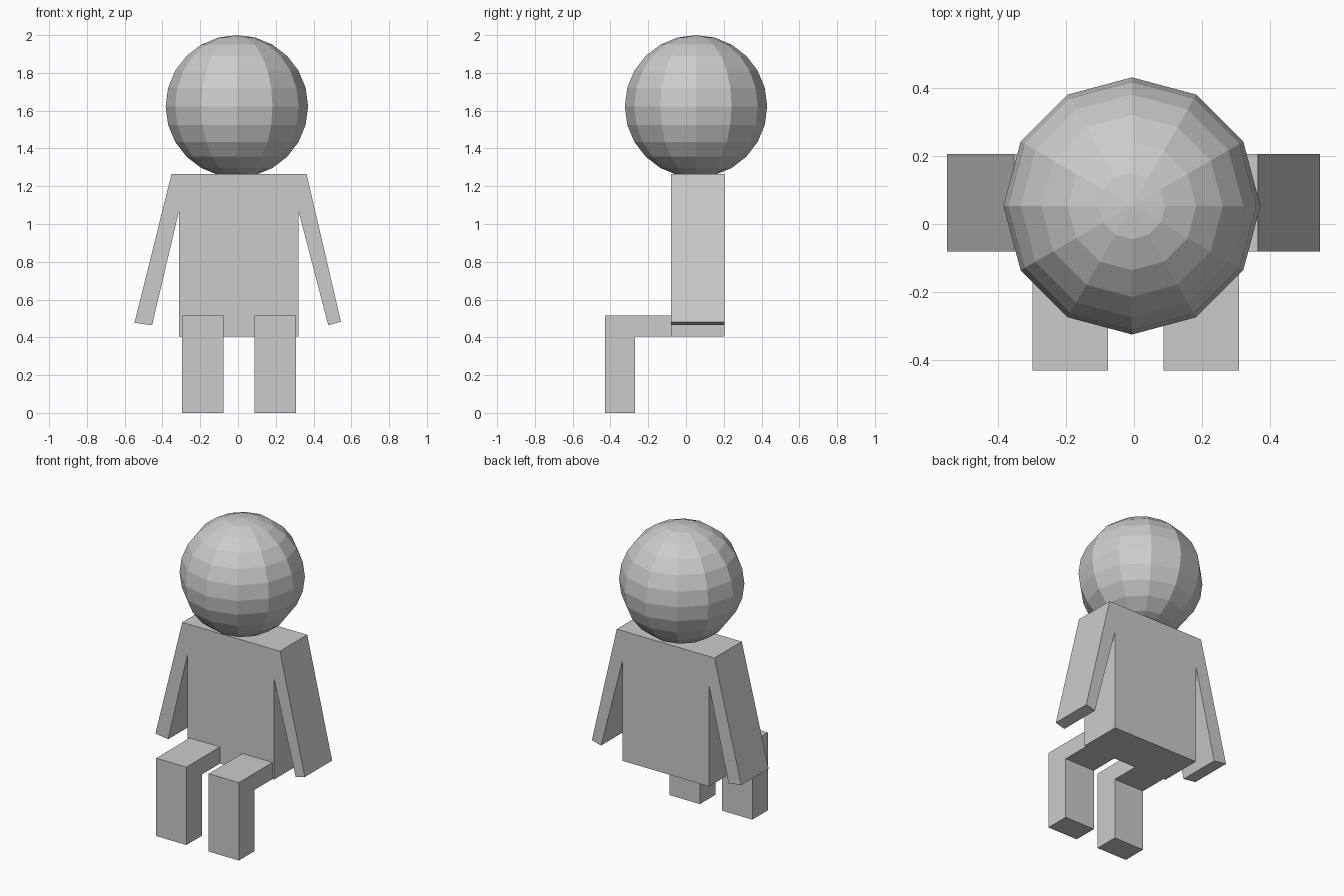
import bpy
import bmesh
from mathutils import Vector, Matrix

if "Cube" in bpy.data.objects:
    bpy.data.objects.remove(bpy.data.objects["Cube"])


def prism(name, points, offset):
    """Extrude a closed planar outline along offset into a solid."""
    bm = bmesh.new()
    face = bm.faces.new([bm.verts.new(p) for p in points])
    ext = bmesh.ops.extrude_face_region(bm, geom=[face], use_keep_orig=True)
    moved = [g for g in ext["geom"] if isinstance(g, bmesh.types.BMVert)]
    bmesh.ops.translate(bm, verts=moved, vec=Vector(offset))
    bmesh.ops.recalc_face_normals(bm, faces=bm.faces)
    return finish(name, bm)


def finish(name, bm):
    mesh = bpy.data.meshes.new(name)
    bm.to_mesh(mesh)
    bm.free()
    obj = bpy.data.objects.new(name, mesh)
    bpy.context.collection.objects.link(obj)
    return obj


# Torso and splayed arms: one front outline extruded front to back
outline = [(-0.352, 1.265), (-0.548, 0.477), (-0.453, 0.465), (-0.312, 1.07),
           (-0.312, 0.405), (0.32, 0.405), (0.32, 1.07), (0.478, 0.464),
           (0.545, 0.482), (0.363, 1.265)]
# left hand is as wide as the right hand
outline[2] = (-0.455, 0.464)
prism("torso_and_arms", [(x, -0.08, z) for x, z in outline], (0, 0.285, 0))

# Bent legs: L-shaped side profile, one on each side
leg = [(-0.08, 0.405), (-0.08, 0.515), (-0.43, 0.515),
       (-0.43, 0.0), (-0.27, 0.0), (-0.27, 0.405)]
for side, x0 in (("left", -0.297), ("right", 0.087)):
    prism(side + "_leg", [(x0, y, z) for y, z in leg], (0.221, 0, 0))

# Faceted round head
bm = bmesh.new()
bmesh.ops.create_uvsphere(bm, u_segments=12, v_segments=12, radius=0.377,
                          matrix=Matrix.Translation((-0.006, 0.053, 1.623)))
finish("head", bm)
